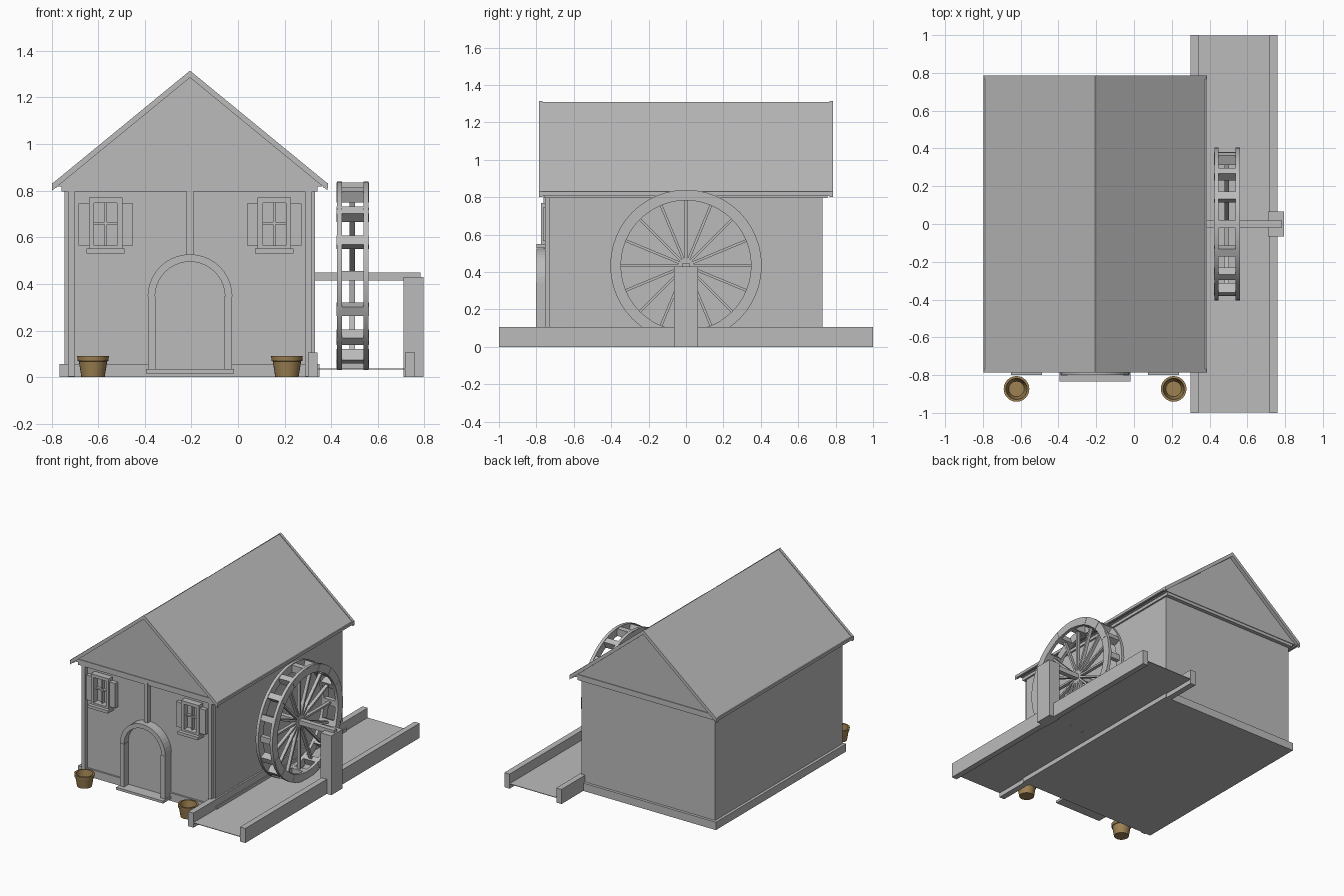
import bpy, bmesh, math
from mathutils import Matrix, Vector

cube = bpy.data.objects.get("Cube")
if cube:
    bpy.data.objects.remove(cube)


def material(name, rgb):
    m = bpy.data.materials.new(name)
    m.use_nodes = True
    m.diffuse_color = (*rgb, 1)
    m.node_tree.nodes["Principled BSDF"].inputs["Base Color"].default_value = (*rgb, 1)
    return m


GREY = material("plain grey", (0.5, 0.5, 0.5))
CLAY = material("woven brown", (0.34, 0.22, 0.085))


def finish(name, bm, mat=GREY, smooth=False):
    bmesh.ops.recalc_face_normals(bm, faces=bm.faces)
    mesh = bpy.data.meshes.new(name)
    bm.to_mesh(mesh)
    bm.free()
    mesh.materials.append(mat)
    ob = bpy.data.objects.new(name, mesh)
    bpy.context.collection.objects.link(ob)
    if smooth:
        bpy.ops.object.select_all(action='DESELECT')
        ob.select_set(True)
        bpy.context.view_layer.objects.active = ob
        bpy.ops.object.shade_smooth_by_angle(angle=math.radians(35))
    return ob


def add_box(bm, x, y, z, turn=Matrix()):
    lo, hi = Vector((x[0], y[0], z[0])), Vector((x[1], y[1], z[1]))
    size = Matrix.Diagonal((*(hi - lo), 1))
    bmesh.ops.create_cube(bm, size=1, matrix=turn @ Matrix.Translation((lo + hi) / 2) @ size)


def box(name, x, y, z):
    bm = bmesh.new()
    add_box(bm, x, y, z)
    return finish(name, bm)


def extrude(name, outline, y):
    """Push an xz outline along y."""
    bm = bmesh.new()
    face = bm.faces.new([bm.verts.new((px, y[0], pz)) for px, pz in outline])
    new = bmesh.ops.extrude_face_region(bm, geom=[face])["geom"]
    bmesh.ops.translate(bm, vec=(0, y[1] - y[0], 0),
                        verts=[v for v in new if isinstance(v, bmesh.types.BMVert)])
    return finish(name, bm)


def lathe(name, profile, steps, place, mat=GREY):
    """Spin a (radius, height) profile around z, then place it."""
    bm = bmesh.new()
    verts = [bm.verts.new((r, 0, h)) for r, h in profile]
    edges = [bm.edges.new(p) for p in zip(verts, verts[1:])]
    bmesh.ops.spin(bm, geom=verts + edges, cent=(0, 0, 0), axis=(0, 0, 1),
                   angle=math.tau, steps=steps)
    bmesh.ops.remove_doubles(bm, verts=bm.verts, dist=1e-4)
    bm.transform(place)
    return finish(name, bm, mat, True)


MID = -0.206          # centre line of the house

# House body, plinth and cornice
box("walls", (-0.745, 0.33), (-0.73, 0.73), (0.005, 0.83))
box("plinth", (-0.765, 0.35), (-0.743, 0.75), (0, 0.057))
box("cornice", (-0.757, 0.342), (-0.757, 0.757), (0.797, 0.83))
box("eave_board", (-0.775, 0.36), (-0.762, 0.762), (0.818, 0.84))

# Front timbers
for side, s in (("right", -1), ("left", 1)):
    c = MID + s * 0.508
    box(f"{side}_corner_post", (c - 0.015, c + 0.015), (-0.755, -0.72), (0.003, 0.8))
box("centre_post", (MID - 0.014, MID + 0.014), (-0.762, -0.72), (0.52, 0.83))

# Roof and gables
RIDGE, EAVE, HALF = 1.31, 0.828, 0.588


def chevron(half, top, drop):
    low = RIDGE - (RIDGE - EAVE) * half / HALF + top
    return [(MID - half, low), (MID, RIDGE + top), (MID + half, low),
            (MID + half, low - drop), (MID, RIDGE + top - drop), (MID - half, low - drop)]


extrude("roof", chevron(HALF, 0, 0.02), (-0.775, 0.775))
for end, s in (("front", -1), ("back", 1)):
    extrude(f"{end}_barge_board", chevron(HALF + 0.003, 0.005, 0.03), (s * 0.767, s * 0.787))
extrude("gables", [(MID - 0.565, 0.83), (MID + 0.565, 0.83), (MID, RIDGE - 0.012)],
        (-0.757, 0.757))
for side, s in (("right", -1), ("left", 1)):
    a, b = sorted((MID + s * 0.573, MID + s * 0.592))
    box(f"{side}_eave_trim", (a, b), (-0.785, 0.785), (0.812, 0.832))

# Door with arched surround and step
SPRING, OUT, IN = 0.345, 0.182, 0.15


def arc(r, n=20):
    return [(MID + r * math.cos(math.pi * i / n), SPRING + r * math.sin(math.pi * i / n))
            for i in range(n + 1)]


extrude("door", [(MID - IN, 0.034), (MID + IN, 0.034)] + arc(IN), (-0.75, -0.72))
extrude("door_arch", arc(OUT) + arc(IN)[::-1], (-0.8, -0.725))
for side, s in (("right", -1), ("left", 1)):
    a, b = sorted((MID + s * (IN - 0.003), MID + s * (OUT - 0.002)))
    box(f"{side}_door_post", (a, b), (-0.803, -0.725), (0.03, SPRING))
box("door_step", (MID - 0.188, MID + 0.188), (-0.835, -0.725), (0.016, 0.034))

# Windows with shutters, and pots beneath
for side, s in (("right", -1), ("left", 1)):
    c = MID + s * 0.362
    bm = bmesh.new()
    for t in (-1, 1):
        a, b = sorted((c + t * 0.049, c + t * 0.072))
        add_box(bm, (a, b), (-0.775, -0.72), (0.55, 0.77))
    add_box(bm, (c - 0.049, c + 0.049), (-0.775, -0.72), (0.748, 0.77))
    add_box(bm, (c - 0.049, c + 0.049), (-0.775, -0.72), (0.55, 0.564))
    add_box(bm, (c - 0.005, c + 0.005), (-0.75, -0.72), (0.56, 0.75))
    add_box(bm, (c - 0.049, c + 0.049), (-0.75, -0.72), (0.655, 0.665))
    finish(f"{side}_window_frame", bm)
    box(f"{side}_window_sill", (c - 0.082, c + 0.082), (-0.8, -0.72), (0.53, 0.551))
    for t in (-1, 1):
        a, b = sorted((c + t * 0.07, c + t * 0.117))
        box(f"{side}_window_shutter", (a, b), (-0.765, -0.735), (0.565, 0.745))

    pot = [(0, 0), (0.05, 0), (0.061, 0.068), (0.066, 0.07), (0.068, 0.09), (0.056, 0.09),
           (0.053, 0.07), (0.041, 0.012), (0, 0.012)]
    lathe(f"{side}_pot", pot, 24, Matrix.Translation((MID + s * 0.416, -0.873, 0)), CLAY)

# Water channel
box("channel_inner_wall", (0.3, 0.342), (-1, 1), (0, 0.106))
box("channel_outer_wall", (0.717, 0.759), (-1, 1), (0, 0.106))
box("channel_floor", (0.34, 0.72), (-0.999, 0.999), (0.032, 0.036))

# Axle and its support
box("axle_support", (0.71, 0.795), (-0.065, 0.065), (0, 0.43))
box("axle", (0.3, 0.783), (-0.018, 0.018), (0.414, 0.448))

# Water wheel: two rims, paddles and spokes
HUB = Matrix.Translation((0, 0, 0.435))
R, RI = 0.405, 0.348
for name, x in (("inner_rim", 0.425), ("outer_rim", 0.538)):
    section = [(RI, 0), (R, 0), (R, 0.022), (RI, 0.022), (RI, 0)]
    lathe(name, section, 48,
          Matrix.Translation((x, 0, 0.435)) @ Matrix.Rotation(math.pi / 2, 4, 'Y'))
paddles, spokes = bmesh.new(), bmesh.new()
for i in range(16):
    turn = HUB @ Matrix.Rotation(math.tau * i / 16, 4, 'X')
    level = i in (4, 12)
    ends = (0.44, 0.545) if level else (0.423, 0.562)
    add_box(paddles, ends, (-0.021, 0.021), (RI, 0.38 if level else 0.4), turn)
    add_box(spokes, (0.478, 0.502), (-0.007, 0.007), (0, RI + 0.005), turn)
finish("wheel_paddles", paddles)
finish("wheel_spokes", spokes)
